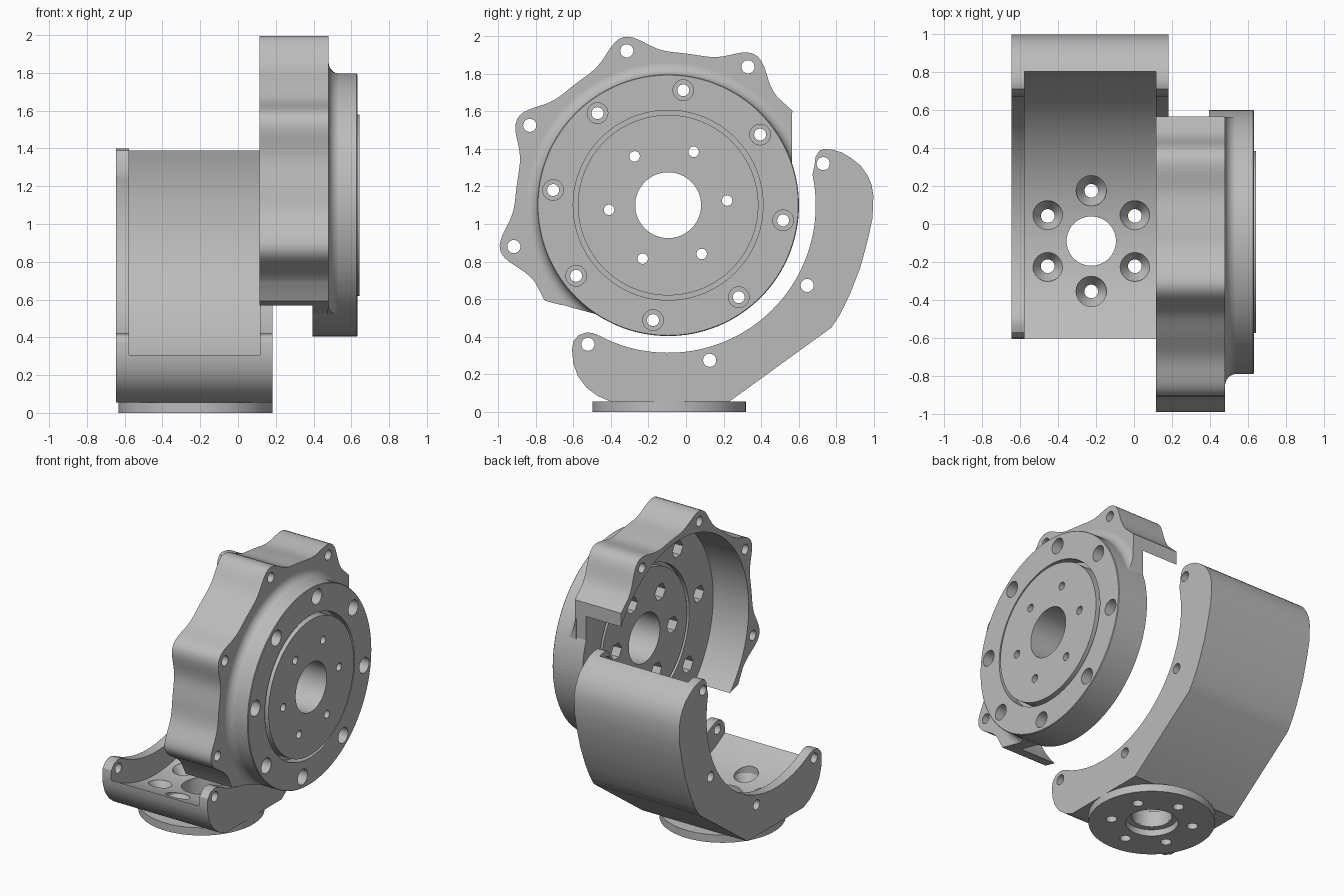
import bpy, bmesh
from math import cos, sin, pi, radians, exp
from mathutils import Matrix, Vector

if "Cube" in bpy.data.objects:
    bpy.data.objects.remove(bpy.data.objects["Cube"])

CY, CZ = -0.095, 1.10          # main axis of the joint, running along x
BX, BY = -0.225, -0.09         # axis of the round foot, running along z
ALONG_X = Matrix(((0, 0, 1, 0), (1, 0, 0, CY), (0, 1, 0, CZ), (0, 0, 0, 1)))
ALONG_Z = Matrix.Translation((BX, BY, 0))

grey = bpy.data.materials.new("machined_grey")
grey.use_nodes = True
COLOUR = (0.5, 0.5, 0.5, 1)
grey.diffuse_color = COLOUR
grey.node_tree.nodes["Principled BSDF"].inputs["Base Color"].default_value = COLOUR


def make(name, bm, frame):
    bmesh.ops.recalc_face_normals(bm, faces=bm.faces)
    mesh = bpy.data.meshes.new(name)
    bm.to_mesh(mesh)
    bm.free()
    mesh.transform(frame)
    mesh.materials.append(grey)
    obj = bpy.data.objects.new(name, mesh)
    bpy.context.collection.objects.link(obj)
    return obj


def polar(r, deg):
    return (r * cos(radians(deg)), r * sin(radians(deg)))


def arc(r, start, end, steps):
    return [polar(r, start + (end - start) * i / steps) for i in range(steps + 1)]


def revolve(bm, profile, segs=96, start=0, sweep=360, ring=True, centre=(0, 0)):
    """Turn (radius, height) points; ring joins last to first, otherwise ends are capped."""
    full = sweep == 360
    turns = segs if full else segs + 1
    cols = []
    for i in range(turns):
        a = start + sweep * i / segs
        cols.append([bm.verts.new((*(Vector(centre) + Vector(polar(r, a))), h))
                     for r, h in profile])
    n = len(profile)
    for i in range(segs):
        a, b = cols[i], cols[(i + 1) % turns]
        for j in range(n if ring else n - 1):
            k = (j + 1) % n
            bm.faces.new((a[j], b[j], b[k], a[k]))
    if not ring:
        bm.faces.new([c[0] for c in cols])
        bm.faces.new([c[-1] for c in cols])
    elif not full:
        bm.faces.new(cols[0])
        bm.faces.new(cols[-1])


def prism(name, outline, x0, x1):
    """Extrude an outline, given around the main axis, along x."""
    bm = bmesh.new()
    face = bm.faces.new([bm.verts.new((u, v, x0)) for u, v in outline])
    new = bmesh.ops.extrude_face_region(bm, geom=[face])["geom"]
    bmesh.ops.translate(bm, vec=(0, 0, x1 - x0),
                        verts=[g for g in new if isinstance(g, bmesh.types.BMVert)])
    return make(name, bm, ALONG_X)


def drill(obj, centres, profile, frame, segs=24):
    """Cut one stepped hole at each centre, then discard the cutter."""
    bm = bmesh.new()
    for c in centres:
        revolve(bm, profile, segs, ring=False, centre=c)
    cutter = make("hole_cutter", bm, frame)
    cutter.hide_render = True
    mod = obj.modifiers.new("holes", 'BOOLEAN')
    mod.operation, mod.solver, mod.object = 'DIFFERENCE', 'EXACT', cutter
    deps = bpy.context.evaluated_depsgraph_get()
    deps.update()
    result = bpy.data.meshes.new_from_object(obj.evaluated_get(deps))
    obj.modifiers.clear()
    obj.data = result
    bpy.data.objects.remove(cutter)


def bolt_circle(r, first, count, step):
    return [polar(r, first + step * i) for i in range(count)]


# Scalloped outline of the upper housing: a lobe round each rim bolt
LOBES = (60, 105, 150, 195)


def lobed(deg):
    return polar(0.812 + 0.113 * sum(exp(-((deg - l) / 8.7) ** 2) for l in LOBES), deg)


scallops = ([polar(0.83, 37.3)] + [lobed(45 + i * 1.5) for i in range(111)]
            + [polar(0.83, 217.7)])
upper_bolts = bolt_circle(0.85, 60, 4, 45)
lower_bolts = bolt_circle(0.854, 240, 4, 45)
rim_hole = [(0.035, -0.9), (0.035, 0.9)]

wall = prism("housing_wall", scallops + arc(0.775, 223.4, 31.6, 96), 0.115, 0.48)
plate = prism("housing_shoulder", scallops + arc(0.69, 236.7, 18.3, 96), 0.395, 0.48)
for part in (wall, plate):
    drill(part, upper_bolts, rim_hole, ALONG_X)

# Concave fillet between shoulder and disc, trimmed flush with the housing ends
bm = bmesh.new()
curve = [(0.755 - 0.06 * sin(t * pi / 16), 0.54 - 0.06 * cos(t * pi / 16)) for t in range(9)]
revolve(bm, curve + [(0.68, 0.54), (0.68, 0.47), (0.755, 0.47)], 90, 10, 235)
for side in (0, 255):
    bmesh.ops.bisect_plane(bm, geom=bm.verts[:] + bm.edges[:] + bm.faces[:],
                           plane_co=(*polar(0.659, side), 0), plane_no=(*polar(1, side), 0),
                           clear_outer=True)
    bmesh.ops.holes_fill(bm, edges=[e for e in bm.edges if e.is_boundary])
fillet = make("housing_fillet", bm, ALONG_X)

# Output disc with raised hub, gap rings and a central bore
bm = bmesh.new()
revolve(bm, [(0.175, 0.395), (0.48, 0.395), (0.48, 0.43), (0.505, 0.43), (0.505, 0.395),
             (0.696, 0.395), (0.696, 0.628), (0.692, 0.632), (0.505, 0.632), (0.505, 0.56),
             (0.48, 0.56), (0.48, 0.643), (0.175, 0.643)], 128)
disc = make("output_disc", bm, ALONG_X)
outer = bolt_circle(0.617, -7.5, 8, 45)
inner = bolt_circle(0.315, 4.5, 6, 60)
drill(disc, outer + inner, [(0.06, 0.3), (0.06, 0.46)], ALONG_X, 6)
drill(disc, outer, [(0.055, 0.56), (0.055, 0.7)], ALONG_X)
drill(disc, outer, [(0.032, 0.41), (0.032, 0.61)], ALONG_X, 20)
drill(disc, inner, [(0.028, 0.41), (0.028, 0.7)], ALONG_X, 20)

# Crescent cradle: inner arc, rounded tips, flat underside and sloping back
back = [(0.683, 1.31), (0.69, 1.36), (0.71, 1.39), (0.735, 1.4), (0.78, 1.395), (0.83, 1.38),
        (0.88, 1.35), (0.93, 1.31), (0.965, 1.26), (0.987, 1.21), (0.997, 1.15),
        (0.992, 1.03), (0.968, 0.918), (0.928, 0.77), (0.872, 0.626), (0.82, 0.52),
        (0.775, 0.45)]
front = [(0.23, 0.055), (-0.4, 0.055), (-0.47, 0.085), (-0.53, 0.13), (-0.575, 0.19),
         (-0.6, 0.26), (-0.606, 0.33), (-0.6, 0.375), (-0.57, 0.41), (-0.53, 0.423),
         (-0.495, 0.42)]
outline = arc(0.785, 242.3, 372, 72) + [(y - CY, z - CZ) for y, z in back + front]
cradle = prism("cradle", outline, -0.645, 0.183)
drill(cradle, [(0, 0)], [(0.943, -0.577), (0.943, 0.117)], ALONG_X, 160)
drill(cradle, lower_bolts, rim_hole, ALONG_X)

# Round mounting foot with a stepped bore
bm = bmesh.new()
revolve(bm, [(0.17, 0), (0.408, 0), (0.408, 0.055), (0.13, 0.055), (0.13, 0.045),
             (0.17, 0.045)])
foot = make("mounting_foot", bm, ALONG_Z)

# Foot screws, countersunk from inside the cradle
screws = bolt_circle(0.265, 30, 6, 60)
for part in (cradle, foot):
    drill(part, screws, [(0.036, -0.1), (0.036, 0.1), (0.08, 0.17), (0.08, 0.4)], ALONG_Z)
drill(cradle, [(0, 0)], [(0.13, -0.1), (0.13, 0.4)], ALONG_Z, 64)

# Smooth the curved sides, keep machined edges crisp
bpy.ops.object.select_all(action='DESELECT')
for part in (wall, plate, fillet, disc, cradle, foot):
    part.select_set(True)
bpy.context.view_layer.objects.active = wall
bpy.ops.object.shade_smooth_by_angle(angle=radians(30))
